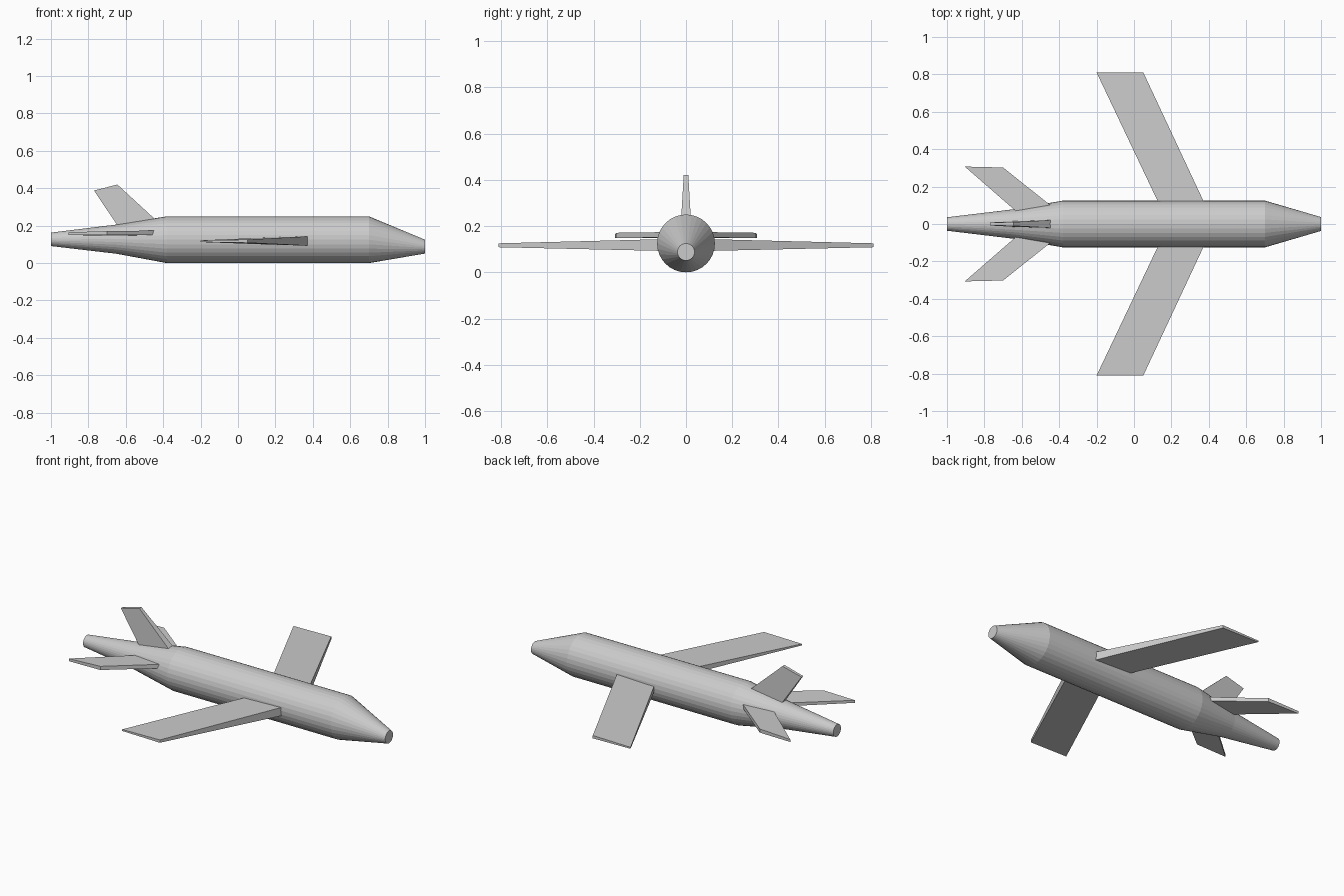
import bpy, bmesh, math

if "Cube" in bpy.data.objects:
    bpy.data.objects.remove(bpy.data.objects["Cube"])

SIDES = 32


def make_object(name, bm):
    bmesh.ops.recalc_face_normals(bm, faces=bm.faces)
    mesh = bpy.data.meshes.new(name)
    bm.to_mesh(mesh)
    bm.free()
    obj = bpy.data.objects.new(name, mesh)
    bpy.context.collection.objects.link(obj)
    return obj


def loft(name, rings):
    """Join matching closed rings of points and cap both ends."""
    bm = bmesh.new()
    loops = [[bm.verts.new(p) for p in ring] for ring in rings]
    for a, b in zip(loops, loops[1:]):
        n = len(a)
        for i in range(n):
            j = (i + 1) % n
            bm.faces.new((a[i], a[j], b[j], b[i]))
    bm.faces.new(loops[0])
    bm.faces.new(loops[-1])
    return make_object(name, bm)


def circle(x, z, r):
    return [(x, r * math.cos(2 * math.pi * i / SIDES),
             z + r * math.sin(2 * math.pi * i / SIDES)) for i in range(SIDES)]


def section(lead, trail, lead_thick, trail_thick, vertical=False):
    """Four-cornered surface section; lead and trail are (x, y, z) edge centres."""
    ring = []
    for (x, y, z), t, side in ((lead, lead_thick, 1), (lead, lead_thick, -1),
                               (trail, trail_thick, -1), (trail, trail_thick, 1)):
        d = side * t / 2
        ring.append((x, y + d, z) if vertical else (x, y, z + d))
    return ring


def mirrored(obj):
    mod = obj.modifiers.new("other_side", 'MIRROR')
    mod.use_axis = (False, True, False)
    return obj


# Fuselage: tapered tail, straight body, drooped nose
loft("fuselage", [circle(-1.0, 0.127, 0.036), circle(-0.65, 0.128, 0.078),
                  circle(-0.38, 0.125, 0.125), circle(0.70, 0.125, 0.125),
                  circle(1.0, 0.088, 0.037)])

# Swept main wings
mirrored(loft("main_wings", [
    section((0.375, 0.115, 0.118), (0.13, 0.115, 0.118), 0.05, 0.035),
    section((0.05, 0.81, 0.117), (-0.20, 0.81, 0.117), 0.017, 0.009)]))

# Swept horizontal tail
mirrored(loft("tailplanes", [
    section((-0.43, 0.087, 0.162), (-0.61, 0.05, 0.157), 0.024, 0.020),
    section((-0.70, 0.302, 0.160), (-0.905, 0.307, 0.157), 0.022, 0.015)]))

# Vertical tail fin
loft("tail_fin", [
    section((-0.42, 0, 0.213), (-0.61, 0, 0.15), 0.044, 0.034, True),
    section((-0.645, 0, 0.42), (-0.77, 0, 0.388), 0.020, 0.016, True)])
